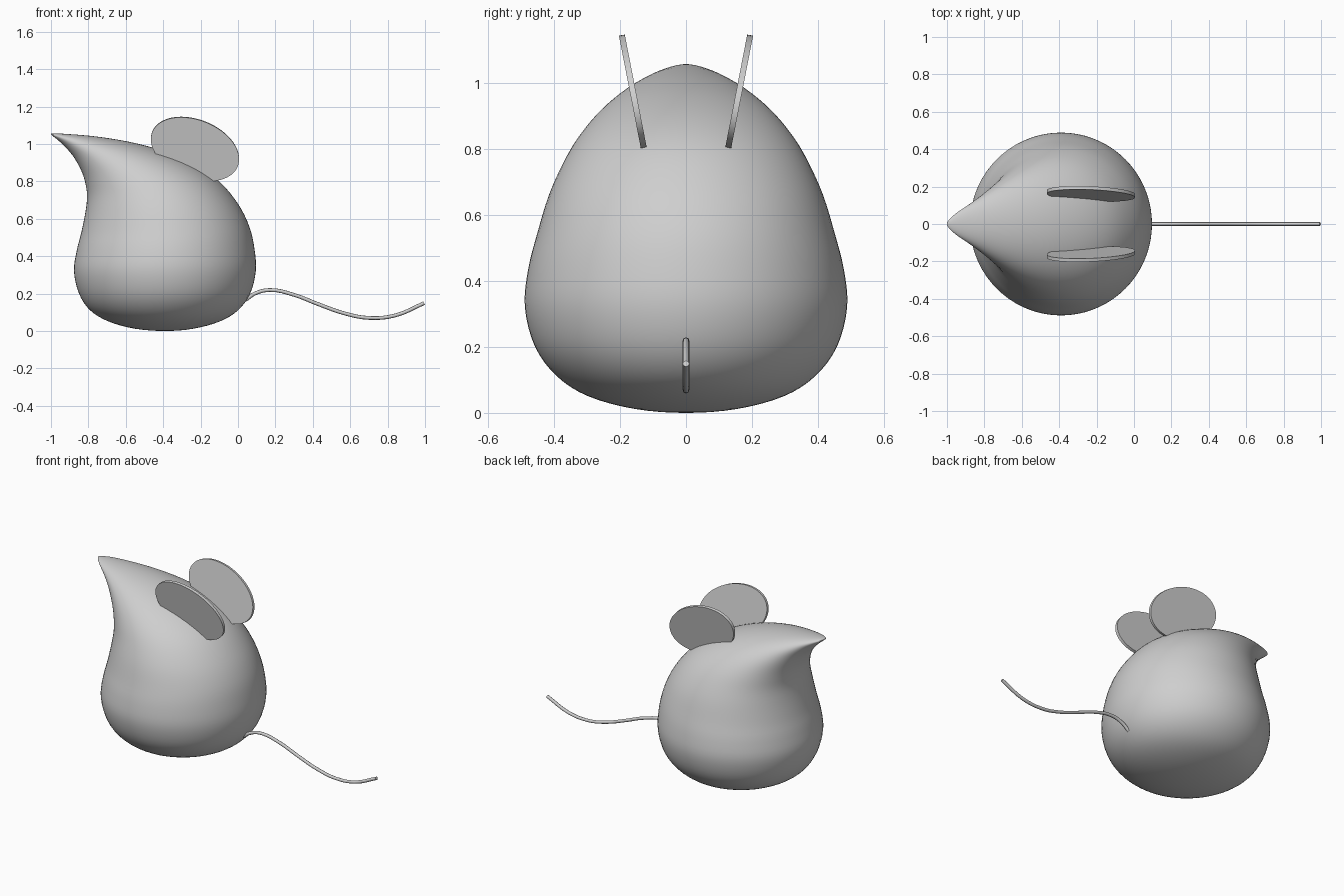
import bpy, bmesh, math
from mathutils import Matrix, Vector

if "Cube" in bpy.data.objects:
    bpy.data.objects.remove(bpy.data.objects["Cube"])

# One plain grey material
grey = bpy.data.materials.new("light_grey")
grey.use_nodes = True
colour = (0.62, 0.62, 0.62, 1)
grey.diffuse_color = colour
grey.node_tree.nodes["Principled BSDF"].inputs["Base Color"].default_value = colour


def finish(obj, angle):
    obj.data.materials.append(grey)
    bpy.ops.object.select_all(action="DESELECT")
    obj.select_set(True)
    bpy.context.view_layer.objects.active = obj
    bpy.ops.object.shade_smooth_by_angle(angle=math.radians(angle))


def mesh_object(name, bm):
    mesh = bpy.data.meshes.new(name)
    bm.to_mesh(mesh)
    bm.free()
    obj = bpy.data.objects.new(name, mesh)
    bpy.context.collection.objects.link(obj)
    return obj


def spline(a, b, c, d, t):
    return (b * 2 + (c - a) * t + (a * 2 - b * 5 + c * 4 - d) * t ** 2
            + (b * 3 - a - c * 3 + d) * t ** 3) / 2


# Body: tilting oval rings, each (nose-side x, z, tail-side x, z, half width)
RINGS = [
    (-.39, 0, -.39, 0, 0),
    (-.55, .012, -.24, .012, .155),
    (-.69, .05, -.10, .05, .295),
    (-.79, .11, 0, .11, .39),
    (-.85, .20, .065, .20, .457),
    (-.877, .32, .095, .32, .488),
    (-.862, .43, .088, .44, .478),
    (-.837, .53, .06, .56, .45),
    (-.815, .64, 0, .68, .415),
    (-.807, .72, -.10, .80, .37),
    (-.815, .785, -.23, .89, .322),
    (-.835, .85, -.40, .963, .262),
    (-.875, .925, -.58, 1.011, .19),
    (-.92, .98, -.76, 1.04, .122),
    (-.962, 1.02, -.91, 1.053, .066),
    (-.987, 1.04, -.98, 1.056, .028),
    (-1, 1.055, -1, 1.055, 0),
]


def body():
    rows = [Vector(r) for r in RINGS]
    flip = lambda r: Vector((r[2], r[3], r[0], r[1], -r[4]))
    pts = [flip(rows[1])] + rows + [flip(rows[-2])]
    steps, sides = 4, 72
    fine = [spline(*pts[i:i + 4], k / steps)
            for i in range(len(rows) - 1) for k in range(steps)] + [rows[-1]]
    bm = bmesh.new()
    loops = []
    for lx, lz, rx, rz, w in fine:
        loop = []
        for k in range(sides):
            a = 2 * math.pi * k / sides
            f = (1 + math.cos(a)) / 2
            loop.append(bm.verts.new((lx + (rx - lx) * f, w * math.sin(a),
                                      max(0, lz + (rz - lz) * f))))
        loops.append(loop)
    for low, high in zip(loops, loops[1:]):
        for k in range(sides):
            n = (k + 1) % sides
            bm.faces.new((low[k], low[n], high[n], high[k]))
    bmesh.ops.remove_doubles(bm, verts=bm.verts, dist=1e-5)
    bmesh.ops.recalc_face_normals(bm, faces=bm.faces)
    finish(mesh_object("body", bm), 80)


# Ears: thin oval discs leaning outwards
def ear(name, side):
    bm = bmesh.new()
    place = (Matrix.Translation((-.23, side * .161, .973))
             @ Matrix.Rotation(math.radians(-11) * side, 4, "X")
             @ Matrix.Rotation(math.radians(22.7), 4, "Y")
             @ Matrix.Diagonal((.247, 1, .158, 1))
             @ Matrix.Rotation(math.pi / 2, 4, "X"))
    bmesh.ops.create_cone(bm, cap_ends=True, segments=64, radius1=1,
                          radius2=1, depth=.018, matrix=place)
    finish(mesh_object(name, bm), 40)


# Tail: round wavy cord
def tail():
    path = [(.04, .165), (.09, .2), (.17, .219), (.30, .193), (.43, .143),
            (.57, .094), (.70, .07), (.84, .083), (.995, .149)]
    curve = bpy.data.curves.new("tail", "CURVE")
    curve.dimensions = "3D"
    curve.bevel_depth = .01
    curve.bevel_resolution = 2
    curve.use_fill_caps = True
    curve.resolution_u = 4
    sp = curve.splines.new("BEZIER")
    sp.bezier_points.add(len(path) - 1)
    for point, (x, z) in zip(sp.bezier_points, path):
        point.co = (x, 0, z)
        point.handle_left_type = point.handle_right_type = "AUTO"
    obj = bpy.data.objects.new("tail", curve)
    bpy.context.collection.objects.link(obj)
    bpy.ops.object.select_all(action="DESELECT")
    obj.select_set(True)
    bpy.context.view_layer.objects.active = obj
    bpy.ops.object.convert(target="MESH")
    finish(bpy.context.object, 50)


body()
ear("left_ear", 1)
ear("right_ear", -1)
tail()
